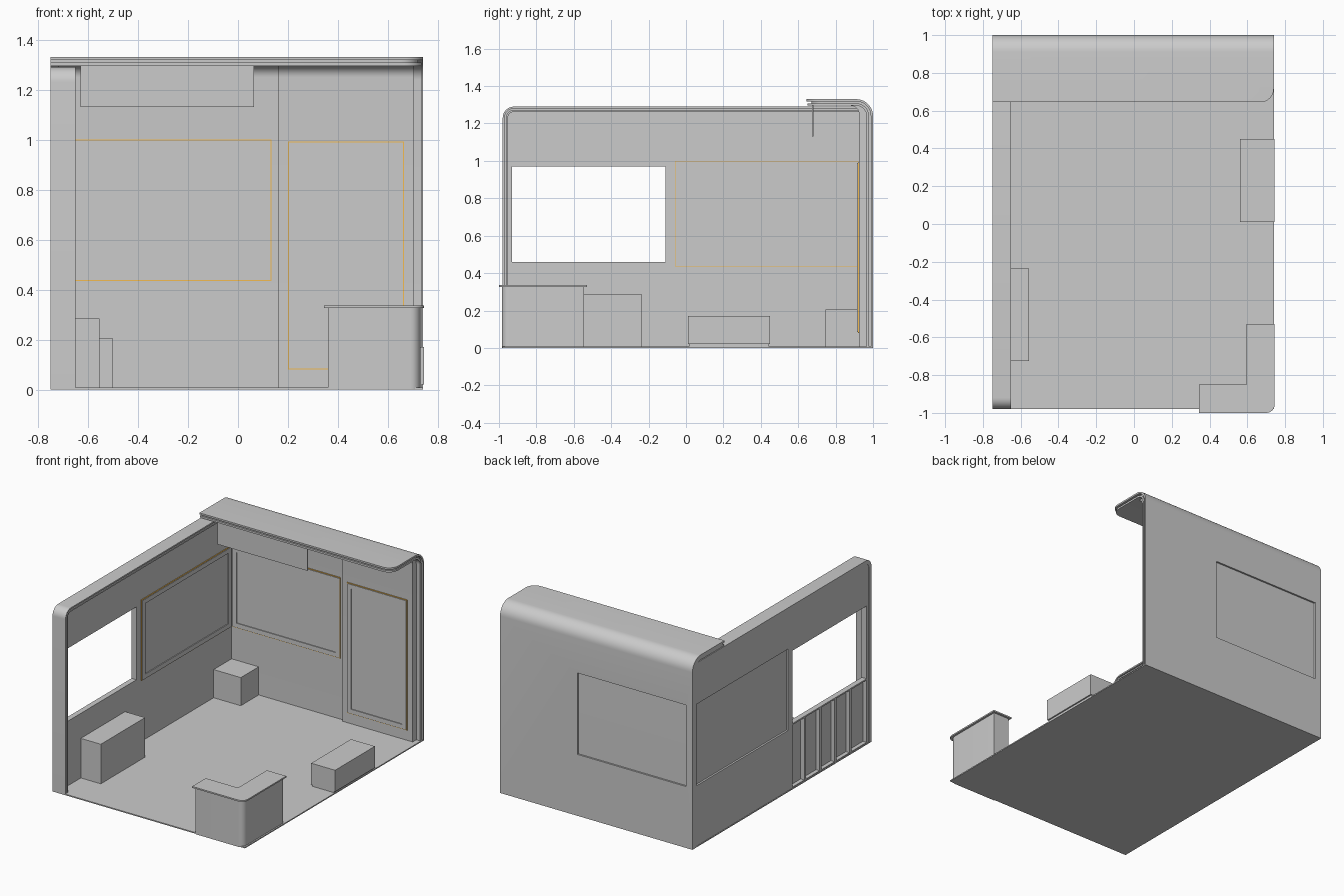
import bpy, bmesh, math

if "Cube" in bpy.data.objects:
    bpy.data.objects.remove(bpy.data.objects["Cube"])

orange = bpy.data.materials.new("orange_trim")
orange.diffuse_color = (0.9, 0.5, 0.08, 1)
orange.use_nodes = True
orange.node_tree.nodes["Principled BSDF"].inputs["Base Color"].default_value = orange.diffuse_color


def finish(name, bm, mat=None):
    bmesh.ops.recalc_face_normals(bm, faces=bm.faces)
    me = bpy.data.meshes.new(name)
    bm.to_mesh(me)
    bm.free()
    ob = bpy.data.objects.new(name, me)
    bpy.context.collection.objects.link(ob)
    if mat:
        me.materials.append(mat)
    return ob


def boxes(name, items, mat=None):
    """One object from several (x0, x1, y0, y1, z0, z1) boxes."""
    bm = bmesh.new()
    for x0, x1, y0, y1, z0, z1 in items:
        vs = bmesh.ops.create_cube(bm, size=1)["verts"]
        for v in vs:
            v.co = (x0 if v.co.x < 0 else x1, y0 if v.co.y < 0 else y1, z0 if v.co.z < 0 else z1)
    return finish(name, bm, mat)


def prism(name, pts, axis, a, b, rounds=()):
    """Extrude a profile from a to b; rounds = (axis-parallel test, radius) pairs."""
    bm = bmesh.new()
    to3 = (lambda p: (a, p[0], p[1])) if axis == "x" else (lambda p: (p[0], p[1], a))
    f = bm.faces.new([bm.verts.new(to3(p)) for p in pts])
    new = bmesh.ops.extrude_face_region(bm, geom=[f])["geom"]
    step = (b - a, 0, 0) if axis == "x" else (0, 0, b - a)
    bmesh.ops.translate(bm, vec=step, verts=[g for g in new if isinstance(g, bmesh.types.BMVert)])
    for x, y, r in rounds:
        es = [e for e in bm.edges
              if all(abs(v.co.x - x) < 1e-4 and abs(v.co.y - y) < 1e-4 for v in e.verts)]
        bmesh.ops.bevel(bm, geom=es, offset=r, segments=8, profile=0.5, affect="EDGES")
    return finish(name, bm)


def arc(cy, cz, r, a0, a1, n=10):
    return [(cy + r * math.cos(math.radians(a0 + (a1 - a0) * i / n)),
             cz + r * math.sin(math.radians(a0 + (a1 - a0) * i / n))) for i in range(n + 1)]


def cut(ob, items):
    """Subtract boxes from an object and drop the cutters."""
    for it in items:
        c = boxes("cutter", [it])
        c.hide_render = True
        m = ob.modifiers.new("cut", "BOOLEAN")
        m.operation, m.solver, m.object = "DIFFERENCE", "EXACT", c
        bpy.context.view_layer.objects.active = ob
        bpy.ops.object.modifier_apply(modifier=m.name)
        bpy.data.objects.remove(c)


def ring(u0, u1, z0, z1, w):
    return [(u0, u0 + w, z0, z1), (u1 - w, u1, z0, z1),
            (u0 + w, u1 - w, z0, z0 + w), (u0 + w, u1 - w, z1 - w, z1)]


def framed_panel(name, axis, face, u0, u1, z0, z1):
    """Display panel with a raised frame and thin orange trim, on the left or back wall."""
    def place(rects, d):
        if axis == "x":
            return [(face - 0.01, face + d, a, b, c, e) for a, b, c, e in rects]
        return [(a, b, face - d, face + 0.01, c, e) for a, b, c, e in rects]
    t = 0.004
    boxes(name + "_trim", place(ring(u0, u1, z0, z1, t), 0.006), orange)
    boxes(name + "_frame", place(ring(u0 + t, u1 - t, z0 + t, z1 - t, 0.031), 0.01))
    boxes(name + "_screen", place([(u0 + .035, u1 - .035, z0 + .035, z1 - .035)], 0.004))


# Floor
boxes("floor", [(-0.75, 0.74, -0.98, 1.0, 0, 0.008)])


# Left wall: rounded arch of nested bands around a thin skin
def arch(o):
    r = 0.06 - o
    return ([(0.985 - o, 0)] + arc(0.925, 1.23, r, 0, 90)
            + arc(-0.92, 1.23, r, 90, 180) + [(-0.98 + o, 0)])


for i, (o0, o1, x1) in enumerate([(0, .01, -.65), (.01, .018, -.665), (.018, .028, -.652)]):
    prism(f"left_wall_rim_{i + 1}", arch(o0) + arch(o1)[::-1], "x", -0.75, x1)
skin = prism("left_wall", arch(0.02), "x", -0.748, -0.71)
cut(skin, [(-0.8, -0.6, -0.93, -0.11, 0.46, 0.97),       # window
           (-0.8, -0.735, -0.06, 0.95, 0.43, 1.0),       # rear of display
           (-0.8, -0.72, -0.93, -0.11, 0.015, 0.45)])    # stud bay
boxes("left_wall_studs", [(-0.748, -0.715, y - .01, y + .01, 0.012, 0.452)
                          for y in (-0.25, -0.42, -0.585, -0.75)])
framed_panel("left_display", "x", -0.71, -0.06, 0.93, 0.435, 1.0)


# Back wall shell curving forward into the canopy, in three layers
def shell(o, yf):
    return [(1 - o, 0)] + arc(0.91, 1.24, 0.09 - o, 0, 90) + [(yf, 1.33 - o)]


for i, (o0, o1, yf, x1) in enumerate([(0, .012, .645, .74), (.012, .022, .67, .72),
                                      (.022, .035, .65, .735)]):
    ob = prism(f"back_canopy_layer_{i + 1}", shell(o0, yf) + shell(o1, yf)[::-1],
               "x", -0.75, x1, [(x1, yf, 0.07)])
    if i == 0:
        cut(ob, [(-0.70, 0.14, 0.98, 1.1, 0.43, 1.0)])   # rear of display

# Inner back wall sections with a cove under the canopy
for name, y, x0, x1 in (("back_wall", .943, -.72, .16), ("right_section", .925, .16, .705)):
    pts = [(0.97, 0), (y, 0)] + arc(y - 0.045, 1.25, 0.045, 0, 90) + [(0.93, 1.297), (0.97, 1.26)]
    prism(name, pts, "x", x0, x1)
framed_panel("back_display", "y", 0.943, -0.70, 0.135, 0.435, 1.0)
framed_panel("tall_display", "y", 0.925, 0.20, 0.665, 0.08, 0.992)

# Header board hanging from the canopy
boxes("header_board", [(-0.63, 0.065, 0.675, 0.683, 1.13, 1.297)])


# L-shaped counter with overhanging top
def ell(x0, x1, y0, y1, xi, yi):
    return [(x0, y0), (x1, y0), (x1, y1), (xi, y1), (xi, yi), (x0, yi)]


prism("counter_body", ell(.36, .73, -.985, -.545, .61, -.865), "z", 0.0, 0.326,
      [(.73, -.985, 0.04)])
prism("counter_top", ell(.345, .745, -1.0, -.53, .595, -.85), "z", 0.326, 0.336,
      [(.745, -1.0, 0.045)])

# Loose plinths
boxes("left_plinth", [(-0.71, -0.555, -0.725, -0.235, 0.0, 0.285)])
boxes("corner_plinth", [(-0.71, -0.50, 0.745, 0.943, 0.0, 0.205)])
boxes("right_bench", [(0.56, 0.745, 0.01, 0.45, 0.02, 0.17), (0.565, 0.735, 0.015, 0.445, 0.0, 0.02)])

# Smooth the curved parts, keep edges sharp
for ob in bpy.data.objects:
    ob.select_set(ob.type == "MESH")
bpy.context.view_layer.objects.active = bpy.data.objects["floor"]
bpy.ops.object.shade_smooth_by_angle(angle=math.radians(30))
